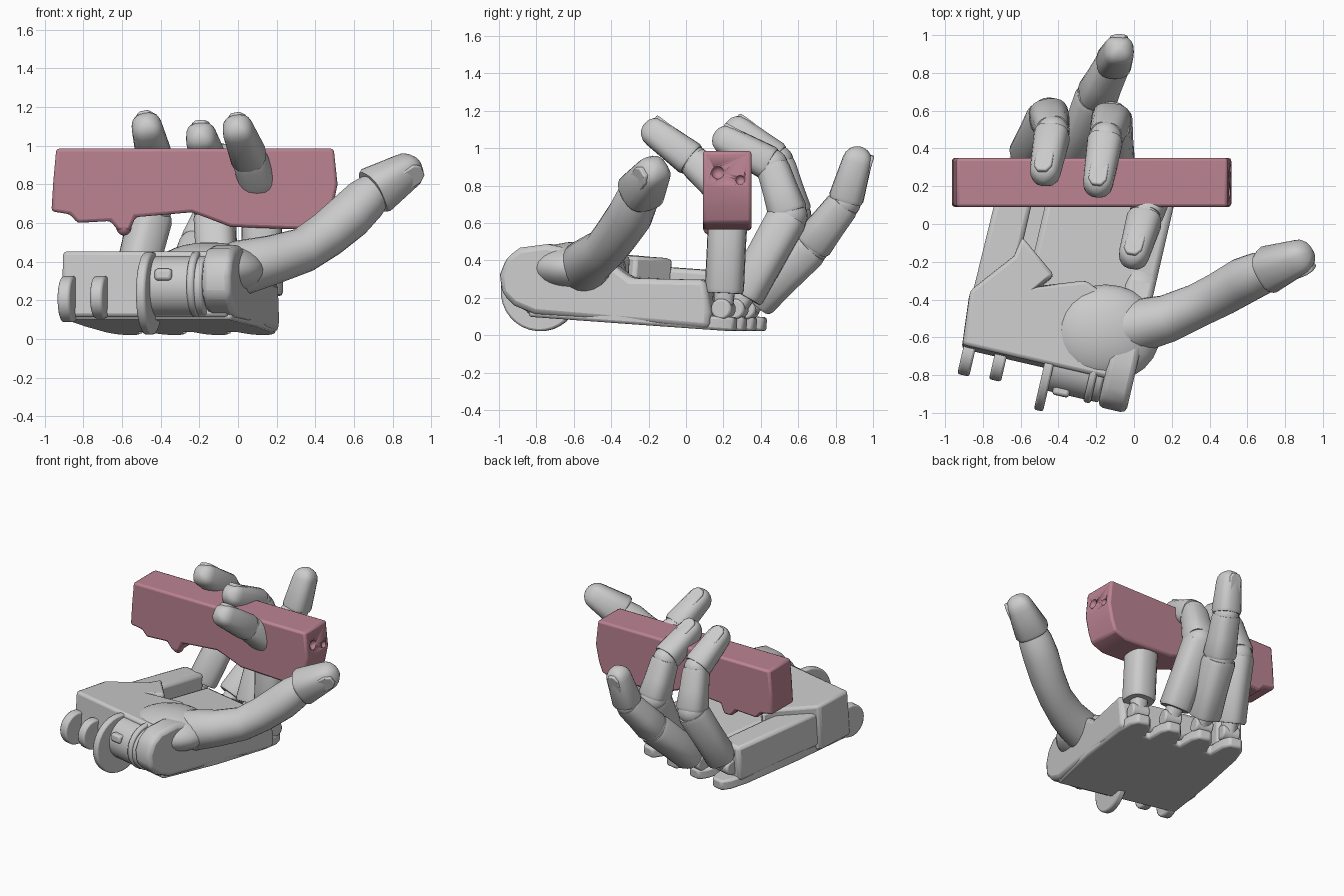
import bpy, bmesh, math
from mathutils import Vector as V, Matrix

if "Cube" in bpy.data.objects:
    bpy.data.objects.remove(bpy.data.objects["Cube"])

# Frame of the palm: u across, v towards the fingers, w up
HAND = (Matrix.Translation((-0.465, -0.765, 0.115)) @ Matrix.Rotation(math.radians(-13), 4, 'Z')
        @ Matrix.Rotation(math.radians(-4), 4, 'X'))


def finish(name, bm, mat=None, bevel=0, smooth=35):
    bmesh.ops.recalc_face_normals(bm, faces=bm.faces)
    me = bpy.data.meshes.new(name)
    bm.to_mesh(me)
    bm.free()
    ob = bpy.data.objects.new(name, me)
    bpy.context.collection.objects.link(ob)
    if mat:
        ob.matrix_world = mat
    bpy.ops.object.select_all(action='DESELECT')
    ob.select_set(True)
    bpy.context.view_layer.objects.active = ob
    bpy.ops.object.shade_smooth_by_angle(angle=math.radians(smooth))
    if bevel:
        m = ob.modifiers.new("bevel", 'BEVEL')
        m.width, m.segments, m.limit_method = bevel, 2, 'ANGLE'
    return ob


def slab(name, outline, lo, hi, mat=HAND, bevel=0.015):
    bm = bmesh.new()
    f = bm.faces.new([bm.verts.new((x, y, lo)) for x, y in outline])
    r = bmesh.ops.extrude_face_region(bm, geom=[f])
    bmesh.ops.translate(bm, vec=(0, 0, hi - lo), verts=[g for g in r['geom'] if isinstance(g, bmesh.types.BMVert)])
    return finish(name, bm, mat, bevel)


def ball(name, c, size, mat=None):
    bm = bmesh.new()
    bmesh.ops.create_uvsphere(bm, u_segments=24, v_segments=14, radius=1)
    return finish(name, bm, (mat or Matrix()) @ Matrix.Translation(c) @ Matrix.Diagonal((*size, 1)), smooth=60)


def disc(name, c, r, width, bevel=0.012):
    # cylinder lying along the palm's u axis
    bm = bmesh.new()
    bmesh.ops.create_cone(bm, cap_ends=True, segments=32, radius1=r, radius2=r, depth=width)
    return finish(name, bm, HAND @ Matrix.Translation(c) @ Matrix.Rotation(math.pi / 2, 4, 'Y'), bevel)


def tube(name, rings, dorsal, square=0.75, sides=20):
    bm = bmesh.new()
    loops = []
    for i, (p, r) in enumerate(rings):
        d = (rings[min(i + 1, len(rings) - 1)][0] - rings[max(i - 1, 0)][0]).normalized()
        n = (dorsal - d * dorsal.dot(d)).normalized()
        b = d.cross(n)
        loop = []
        for k in range(sides):
            a = 2 * math.pi * k / sides
            c, s = math.cos(a), math.sin(a)
            loop.append(bm.verts.new(p + r * (b * math.copysign(abs(c) ** square, c)
                                              + n * math.copysign(abs(s) ** square, s))))
        loops.append(loop)
    for A, B in zip(loops, loops[1:]):
        for k in range(sides):
            bm.faces.new((A[k], A[k - 1], B[k - 1], B[k]))
    bm.faces.new(loops[0])
    bm.faces.new(loops[-1])
    return finish(name, bm, smooth=40)


def phalanx(name, a, b, r0, r1, dorsal, tip=False):
    d = (b - a).normalized()
    rings = [(a + d * 0.01, r0 * 0.93), (a + d * 0.03, r0)]
    if tip:
        rings += [(b + d * r1 * math.sin(t), r1 * math.cos(t)) for t in (0, 0.4, 0.75, 1.05, 1.3, 1.48)]
    else:
        rings += [(a.lerp(b, 0.5), (r0 + r1) * 0.49), (b - d * 0.03, r1), (b, r1 * 0.93)]
    tube(name, rings, dorsal)
    if tip:
        # nail plate set into the back of the tip
        n = (dorsal - d * dorsal.dot(d)).normalized()
        c = b - d * r1 * 0.15 + n * r1 * 0.86
        m = Matrix((d.cross(n), d, n)).transposed().to_4x4()
        m.translation = c
        w, h = r1 * 0.6, r1 * 0.8
        slab(name + "_nail", [(-w, -h), (w, -h), (w, h * .5), (w * .5, h), (-w * .5, h), (-w, h * .5)],
             -0.02, r1 * 0.15, m, 0.008)


# Fingers: base, middle joint, end joint, tip centre, back direction
fingers = {
    "index_finger": ((.13, .2, .14), (.12, .23, .76), (.06, .04, .93), (0, -.16, 1.08), (0, .7, .7)),
    "middle_finger": ((-.1, .27, .14), (-.12, .55, .64), (-.15, .46, .91), (-.19, .22, 1.04), (.05, .8, .6)),
    "ring_finger": ((-.33, .33, .14), (-.2, .67, .48), (-.11, .85, .71), (-.08, .915, .93), (0, 1, -.2)),
    "little_finger": ((-.57, .33, .17), (-.45, .57, .64), (-.43, .49, .93), (-.47, .28, 1.09), (-.1, .8, .6)),
}
for name, (*pts, back) in fingers.items():
    p = [V(q) for q in pts]
    back = V(back)
    start = p[0].lerp(p[1], 0.12)
    phalanx(name + "_lower", start, p[1], .105, .108, back)
    phalanx(name + "_mid", p[1], p[2], .106, .09, back)
    phalanx(name + "_tip", p[2], p[3], .094, .08, back, True)
    ball(name + "_joint_1", p[1], (.1,) * 3)
    ball(name + "_joint_2", p[2], (.085,) * 3)
    disc(name + "_hinge", HAND.inverted() @ p[0], .055, .13)
    tube(name + "_hinge_link", [(p[0], .05), (start + (p[1] - start) * .1, .06)], back)

# Thumb: one bent tube and a tip with nail
path = [((-.12, -.56, .33), .13), ((.02, -.54, .37), .14), ((.18, -.5, .41), .125), ((.34, -.43, .46), .115),
        ((.46, -.37, .54), .118), ((.58, -.3, .64), .122), ((.66, -.265, .72), .115), ((.71, -.24, .77), .095)]
tube("thumb_lower", [(V(p), r) for p, r in path], V((.5, -.4, -.5)), 0.95)
phalanx("thumb_tip", V((.69, -.25, .755)), V((.865, -.18, .865)), .122, .092, V((.8, -.55, .0)), True)

# Palm: bottom plate with four rounded knuckle lobes
lobes = []
for c in (.35, .115, -.12, -.355):
    lobes += [(c + .1, .95), (c + .078, 1.08), (c + .045, 1.14), (c - .045, 1.14), (c - .078, 1.08), (c - .1, .95)]
slab("palm_plate", [(-.455, .02), (.44, .02), (.465, .5)] + lobes + [(-.465, .5)], -.015, .06)
slab("palm_body", [(-.22, .3), (.42, .05), (.455, .5), (.45, 1.0), (-.2, .99), (-.2, .6)], .03, .23, bevel=.03)
slab("little_finger_bar", [(-.47, .25), (-.27, .4), (-.27, 1.02), (-.46, 1.02)], .03, .29, bevel=.025)
slab("heel_block", [(-.46, 0), (-.485, .29), (-.3, .52), (-.28, .63), (-.07, .47), (-.125, .4), (.1, .48),
                    (.38, .36), (.43, .1), (.42, 0)], 0, .34, bevel=.025)
# Thumb-side wall, drawn as a side profile and extruded across the hand
ACROSS = HAND @ Matrix(((0, 0, 1, 0), (1, 0, 0, 0), (0, 1, 0, 0), (0, 0, 0, 1)))
slab("palm_side_wall", [(-.15, .2), (-.13, .1), (-.06, .04), (.06, .0), (1.02, -.01), (1.02, .08), (.98, .25),
                        (.57, .23), (.4, .34), (.1, .38), (-.05, .35), (-.12, .29)], .31, .465, ACROSS, .03)
ball("thumb_mound", (-.15, -.58, .36), (.29, .26, .14))

# Wrist: hinge wheel, tabs, core and thin cheek
disc("wrist_wheel", (.01, -.02, .12), .215, .05)
disc("wrist_tab_outer", (-.42, -.02, .09), .12, .065)
disc("wrist_tab_inner", (-.25, -.02, .1), .11, .065)
disc("wrist_core", (.16, .03, .16), .155, .3)
disc("wrist_cheek", (.25, .03, .17), .17, .04)
slab("wrist_cable_stop", [(.06, -.14), (.15, -.14), (.15, .02), (.06, .02)], .18, .24)

# Pink bar with a melted underside and dented end
pink = bpy.data.materials.new("pink")
pink.diffuse_color = (.5, .23, .29, 1)
pink.use_nodes = True
pink.node_tree.nodes["Principled BSDF"].inputs["Base Color"].default_value = pink.diffuse_color
side = [(-.94, .985), (-.955, .82), (-.965, .66), (-.87, .645), (-.83, .6), (-.66, .61), (-.62, .56), (-.56, .56),
        (-.53, .63), (-.24, .655), (-.17, .63), (-.04, .58), (.36, .565), (.46, .6), (.49, .68), (.515, .8), (.495, .985)]
bar = slab("pink_bar", side, -.35, -.09, Matrix.Rotation(math.pi / 2, 4, 'X'), .016)
for i, (c, r) in enumerate([((.515, .17, .87), .035), ((.515, .29, .83), .025)]):
    cut = ball("bar_dent_cutter_%d" % i, c, (r, r, r))
    cut.hide_render = True
    cut.hide_set(True)
    m = bar.modifiers.new("dent", 'BOOLEAN')
    m.operation, m.object, m.solver = 'DIFFERENCE', cut, 'EXACT'
drip = ball("bar_drip", (-.59, .13, .58), (.04, .04, .045))
for ob in (bar, drip):
    ob.data.materials.append(pink)
